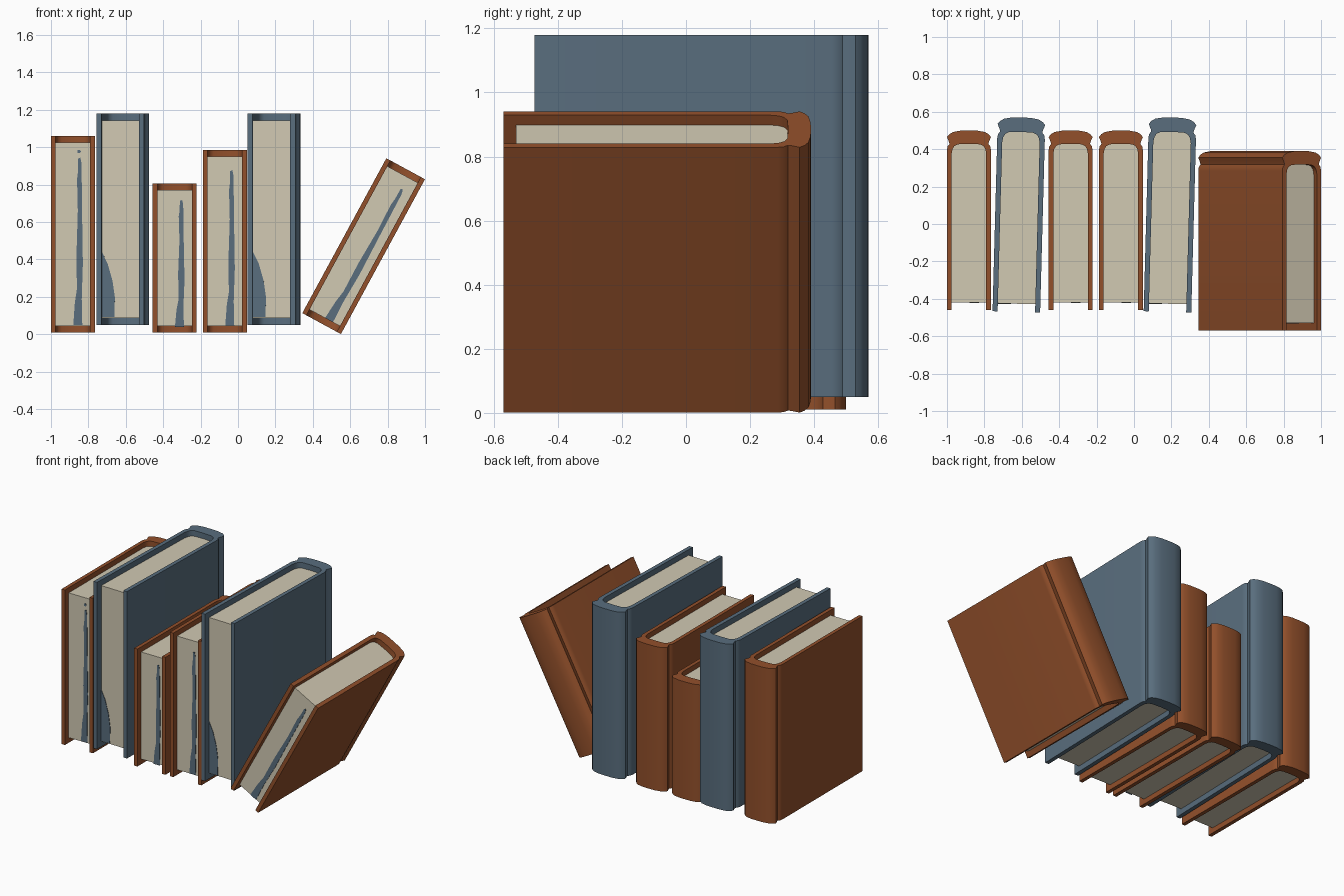
import bpy
import bmesh
import math

if "Cube" in bpy.data.objects:
    bpy.data.objects.remove(bpy.data.objects["Cube"])


def material(name, rgb):
    m = bpy.data.materials.new(name)
    m.diffuse_color = (*rgb, 1)
    m.use_nodes = True
    m.node_tree.nodes["Principled BSDF"].inputs["Base Color"].default_value = m.diffuse_color
    return m


BROWN = material("brown cover", (0.290, 0.080, 0.024))
BLUE = material("slate blue", (0.100, 0.155, 0.208))
PAPER = material("cream paper", (0.640, 0.585, 0.450))

# Right half of the cross-sections (x, y), front to back
OUTER = [(0.1175, -0.48), (0.1175, 0.375), (0.114, 0.395), (0.104, 0.408),
         (0.107, 0.420), (0.1175, 0.445), (0.105, 0.460), (0.085, 0.472),
         (0.045, 0.479), (0.0, 0.480)]
INNER = [(0.0925, -0.48), (0.0925, 0.355), (0.088, 0.380), (0.078, 0.397),
         (0.060, 0.406), (0.0, 0.409)]
PAGE_FRONT = -0.44
INSET = 0.035

# Fore-edge marks: x and fraction of the book height
STREAK = [(0.002, 0.037), (0.050, 0.037), (0.047, 0.17), (0.053, 0.35),
          (0.049, 0.60), (0.046, 0.86), (0.040, 0.89), (0.028, 0.885),
          (0.027, 0.82), (0.022, 0.78), (0.026, 0.62), (0.019, 0.40),
          (0.021, 0.22), (0.010, 0.15)]
DOT = [(0.024, 0.915), (0.036, 0.912), (0.044, 0.920), (0.036, 0.930), (0.024, 0.928)]
CORNER = [(-0.092, 0.037), (-0.031, 0.037), (-0.028, 0.13), (-0.040, 0.21),
          (-0.064, 0.29), (-0.092, 0.345)]


def mirrored(half):
    """Complete a half profile that ends on the centre line."""
    return half + [(-x, y) for x, y in reversed(half[:-1])]


def prism(name, points, offset, mat, smooth=False):
    """Extrude a 3D polygon by an offset vector."""
    bm = bmesh.new()
    face = bm.faces.new([bm.verts.new(p) for p in points])
    res = bmesh.ops.extrude_face_region(bm, geom=[face], use_keep_orig=True)
    top = [v for v in res["geom"] if isinstance(v, bmesh.types.BMVert)]
    bmesh.ops.translate(bm, verts=top, vec=offset)
    bmesh.ops.recalc_face_normals(bm, faces=bm.faces)
    me = bpy.data.meshes.new(name)
    bm.to_mesh(me)
    bm.free()
    me.materials.append(mat)
    ob = bpy.data.objects.new(name, me)
    bpy.context.collection.objects.link(ob)
    if smooth:
        bpy.ops.object.select_all(action='DESELECT')
        ob.select_set(True)
        bpy.context.view_layer.objects.active = ob
        bpy.ops.object.shade_smooth_by_angle(angle=math.radians(40))
    return ob


def book(name, mat, loc, height, scale=1.0, lean=0.0, yaw=0.0, marks=()):
    s = scale
    # Case: two boards and a rounded spine in one section
    section = mirrored(OUTER) + list(reversed(mirrored(INNER)))
    parts = [prism(name + "_cover", [(x * s, y * s, 0) for x, y in section],
                   (0, 0, height), mat, True)]
    # Page block, set in from the boards
    block = mirrored([(INNER[0][0], PAGE_FRONT)] + INNER[1:])
    parts.append(prism(name + "_pages", [(x * s, y * s, INSET * s) for x, y in block],
                       (0, 0, height - 2 * INSET * s), PAPER, True))
    # Thin coloured marks on the fore-edge
    for i, mark in enumerate(marks):
        parts.append(prism(f"{name}_edge_mark_{i + 1}",
                           [(x * s, PAGE_FRONT * s, z * height) for x, z in mark],
                           (0, -0.003, 0), BLUE))
    for p in parts:
        p.location = loc
        p.rotation_euler = (0, math.radians(lean), math.radians(yaw))


# Upright brown books
book("wide_brown_book", BROWN, (-0.8825, 0.02, 0.01), 1.05, marks=[STREAK, DOT])
book("short_brown_book", BROWN, (-0.339, 0.02, 0.01), 0.795, marks=[STREAK])
book("middle_brown_book", BROWN, (-0.070, 0.02, 0.01), 0.975, marks=[STREAK])
# Tall blue books, turned slightly
for side, x in (("left", -0.615), ("right", 0.193)):
    book(side + "_blue_book", BLUE, (x, 0.05, 0.05), 1.13, scale=1.083,
         yaw=-1.55, marks=[CORNER])
# Leaning brown book
book("leaning_brown_book", BROWN, (0.447, -0.09, 0.057), 0.942, lean=28.5, marks=[STREAK])
